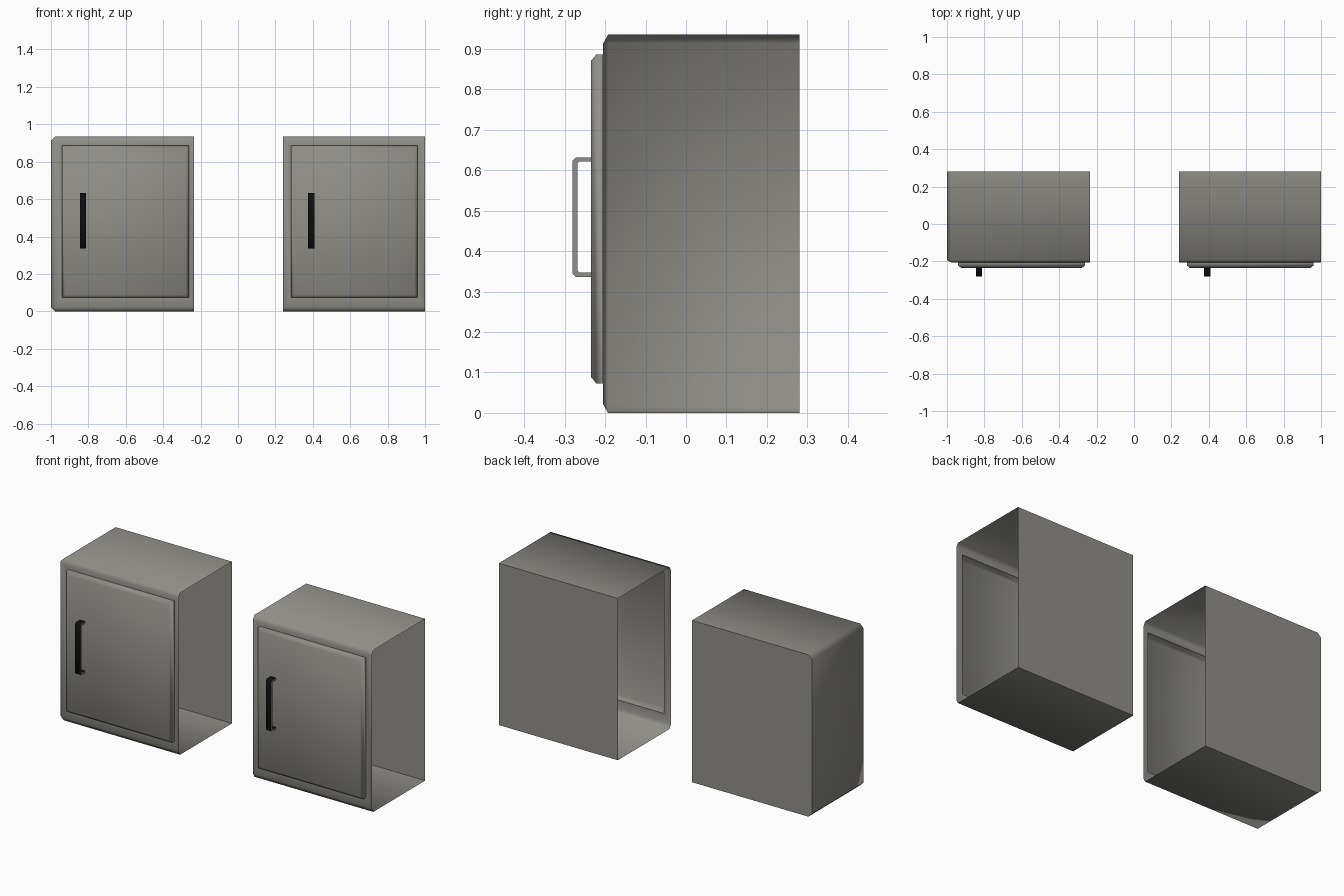
import bpy, bmesh, math

if "Cube" in bpy.data.objects:
    bpy.data.objects.remove(bpy.data.objects["Cube"])

def material(name, rgb):
    m = bpy.data.materials.new(name)
    m.diffuse_color = (*rgb, 1)
    m.use_nodes = True
    m.node_tree.nodes["Principled BSDF"].inputs["Base Color"].default_value = m.diffuse_color
    return m

GREY = material("warm_grey", (0.28, 0.275, 0.25))
BLACK = material("handle_black", (0.004, 0.004, 0.005))

BACK, FRONT, DOOR, GRIP = 0.28, -0.205, -0.235, -0.28
HEIGHT = 0.935
CORNERS = [(-1, -1), (1, -1), (1, 1), (-1, 1)]

def finish(bm, name, mats):
    bmesh.ops.recalc_face_normals(bm, faces=bm.faces[:])
    me = bpy.data.meshes.new(name)
    bm.to_mesh(me)
    bm.free()
    for m in mats:
        me.materials.append(m)
    me.shade_smooth()
    me.set_sharp_from_angle(angle=math.radians(65))
    ob = bpy.data.objects.new(name, me)
    bpy.context.collection.objects.link(ob)
    return ob

def ring(bm, x0, x1, z0, z1, y):
    return [bm.verts.new((x, y, z)) for x, z in
            ((x0, z0), (x1, z0), (x1, z1), (x0, z1))]

def join(bm, a, b):
    n = len(a)
    for i in range(n):
        bm.faces.new((a[i], a[(i + 1) % n], b[(i + 1) % n], b[i]))

def body(name, x0, x1, door, left_closed):
    """Thin shell with bevelled front, open side(s) and a door opening."""
    bm = bmesh.new()
    squash = 0.55                     # bevel is shallower in depth
    f, b = FRONT / squash, BACK / squash
    front, back = ring(bm, x0, x1, 0, HEIGHT, f), ring(bm, x0, x1, 0, HEIGHT, b)
    join(bm, front, back)
    bm.faces.new(front)
    bm.faces.new(back)
    bmesh.ops.recalc_face_normals(bm, faces=bm.faces[:])

    def chosen(e):
        p, q = e.verts[0].co, e.verts[1].co
        on_front = p.y < f + 1e-4 and q.y < f + 1e-4
        on_left = p.x < x0 + 1e-4 and q.x < x0 + 1e-4
        on_back = p.y > 0 and q.y > 0
        along_x = abs(p.x - q.x) > 0.1
        return (on_front and along_x) or (left_closed and on_left and not on_back)

    bmesh.ops.bevel(bm, geom=[e for e in bm.edges if chosen(e)], offset=0.022,
                    segments=1, affect='EDGES', clamp_overlap=True)
    for v in bm.verts:
        v.co.y *= squash
    # open the sides
    sides = [x1] if left_closed else [x0, x1]
    gone = [fc for fc in bm.faces
            if any(all(abs(v.co.x - s) < 1e-4 for v in fc.verts) for s in sides)]
    bmesh.ops.delete(bm, geom=gone, context='FACES_ONLY')
    # replace the front face by a frame round the door
    face = next(fc for fc in bm.faces
                if all(abs(v.co.y - FRONT) < 1e-4 for v in fc.verts))
    cx, cz = (x0 + x1) / 2, HEIGHT / 2
    outer = [next(v for v in face.verts
                  if (v.co.x - cx) * sx > 0 and (v.co.z - cz) * sz > 0)
             for sx, sz in CORNERS]
    bmesh.ops.delete(bm, geom=[face], context='FACES_ONLY')
    join(bm, outer, ring(bm, *door, FRONT))
    return finish(bm, name, [GREY])

def door_panel(name, door):
    """Raised hollow door with a chamfered rim."""
    x0, x1, z0, z1 = door
    c = 0.016
    bm = bmesh.new()
    a = ring(bm, x0, x1, z0, z1, FRONT)
    b = ring(bm, x0, x1, z0, z1, DOOR + 0.013)
    d = ring(bm, x0 + c, x1 - c, z0 + c, z1 - c, DOOR)
    join(bm, a, b)
    join(bm, b, d)
    bm.faces.new(d)
    return finish(bm, name, [GREY])

def handle(name, x0, x1):
    """C-shaped strap: black faces with grey flanks."""
    def path(y, z0, z1, c):
        return [(DOOR, z0), (y + c, z0), (y, z0 + c),
                (y, z1 - c), (y + c, z1), (DOOR, z1)]
    prof = path(GRIP, 0.336, 0.632, 0.008)
    prof_in = path(GRIP + 0.012, 0.347, 0.621, 0.004)
    bm = bmesh.new()
    loops = [[[bm.verts.new((x, y, z)) for y, z in p] for p in (prof, prof_in)]
             for x in (x0, x1)]
    (oa, ia), (ob, ib) = loops
    for i in range(5):
        for p, q in ((oa, ob), (ia, ib), (oa, ia), (ob, ib)):
            bm.faces.new((p[i], p[i + 1], q[i + 1], q[i]))
    bm.normal_update()
    for fc in bm.faces:
        fc.material_index = 1 if abs(fc.normal.x) > 0.9 else 0
    return finish(bm, name, [BLACK, GREY])

# two cabinets: prefix, body span, door rectangle, handle span, left side closed
for side, span, door, grip, closed in (
        ("left", (-1.0, -0.235), (-0.94, -0.263, 0.073, 0.886), (-0.846, -0.812), True),
        ("right", (0.24, 1.0), (0.283, 0.96, 0.073, 0.886), (0.374, 0.408), False)):
    body(side + "_cabinet_body", *span, door, closed)
    door_panel(side + "_cabinet_door", door)
    handle(side + "_door_handle", *grip)
